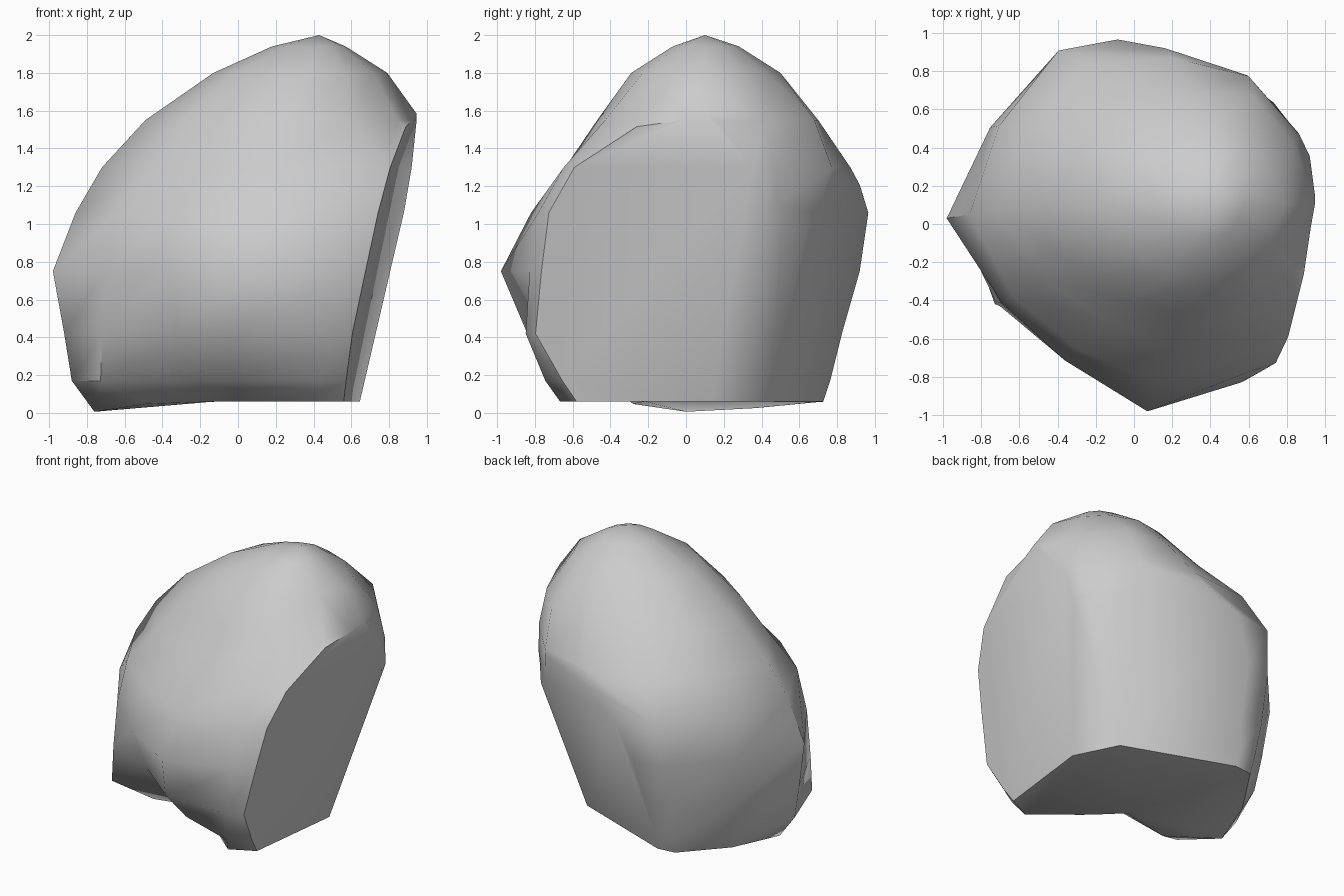
import bpy, bmesh, math
from mathutils import Vector

if "Cube" in bpy.data.objects:
    bpy.data.objects.remove(bpy.data.objects["Cube"])

# Horizontal sections: height, centre x, centre y, then the radius every 30 degrees
SECTIONS = [
    (0.06, 0.00, 0.00, [.80, .90, .85, .76, .82, .73, .76, .56, .25, .34, .77, .92]),
    (0.17, 0.00, 0.00, [.85, .95, .92, .82, .85, .81, .88, .84, .44, .60, .86, .97]),
    (0.42, 0.00, 0.00, [.90, 1.02, .97, .88, .90, .86, .92, .83, .66, .84, .98, 1.20]),
    (0.75, 0.07, 0.03, [.95, .95, .97, .95, .98, .95, 1.05, .88, .86, 1.01, .99, 1.15]),
    (1.06, 0.10, 0.05, [.90, .87, .88, .95, .99, .93, .96, .85, .81, .87, .96, 1.25]),
    (1.30, 0.20, 0.08, [.85, .77, .80, .79, .87, .85, .92, .76, .68, .72, .84, 1.12]),
    (1.55, 0.28, 0.10, [.69, .64, .67, .60, .61, .70, .77, .65, .59, .57, .61, .65]),
    (1.80, 0.38, 0.10, [.41, .38, .38, .40, .42, .48, .51, .46, .41, .39, .38, .39]),
    (1.94, 0.42, 0.10, [.15, .16, .17, .18, .18, .21, .24, .21, .19, .17, .16, .15]),
]

bm = bmesh.new()

# Rounded body lofted through the sections
rings = []
for z, cx, cy, radii in SECTIONS:
    ring = []
    for i, r in enumerate(radii):
        a = math.radians(30 * i)
        x, y = cx + r * math.cos(a), cy + r * math.sin(a)
        dip = max(0, -0.4 - x) * 0.15 if z < 0.1 else 0   # foot dips on the left
        ring.append(bm.verts.new((x, y, z - dip)))
    rings.append(ring)
for lo, hi in zip(rings, rings[1:]):
    for i in range(12):
        j = (i + 1) % 12
        bm.faces.new((lo[i], lo[j], hi[j], hi[i]))
peak = bm.verts.new((0.43, 0.10, 2.0))
for i in range(12):
    bm.faces.new((rings[-1][i], rings[-1][(i + 1) % 12], peak))
bm.faces.new(rings[0][::-1])


def chop(point, normal):
    """Slice off everything outside a plane and close the cut with a flat face."""
    geom = bm.verts[:] + bm.edges[:] + bm.faces[:]
    cut = bmesh.ops.bisect_plane(bm, geom=geom, plane_co=Vector(point),
                                 plane_no=Vector(normal).normalized(), clear_outer=True)
    edges = [e for e in cut["geom_cut"] if isinstance(e, bmesh.types.BMEdge)]
    bmesh.ops.edgeloop_fill(bm, edges=edges)


# Broken flat faces: right side (bending gently towards the back) and back right
chop((0.617, 0, 0), (1, -0.12, -0.20))
chop((0.69, 0, 0), (1, 0.5, -0.37))
chop((0, 0.605, 0), (0.37, 1, -0.31))

bmesh.ops.recalc_face_normals(bm, faces=bm.faces[:])
mesh = bpy.data.meshes.new("boulder")
bm.to_mesh(mesh)
bm.free()

boulder = bpy.data.objects.new("boulder", mesh)
bpy.context.collection.objects.link(boulder)
bpy.context.view_layer.objects.active = boulder
boulder.select_set(True)
bpy.ops.object.shade_smooth_by_angle(angle=math.radians(48))
